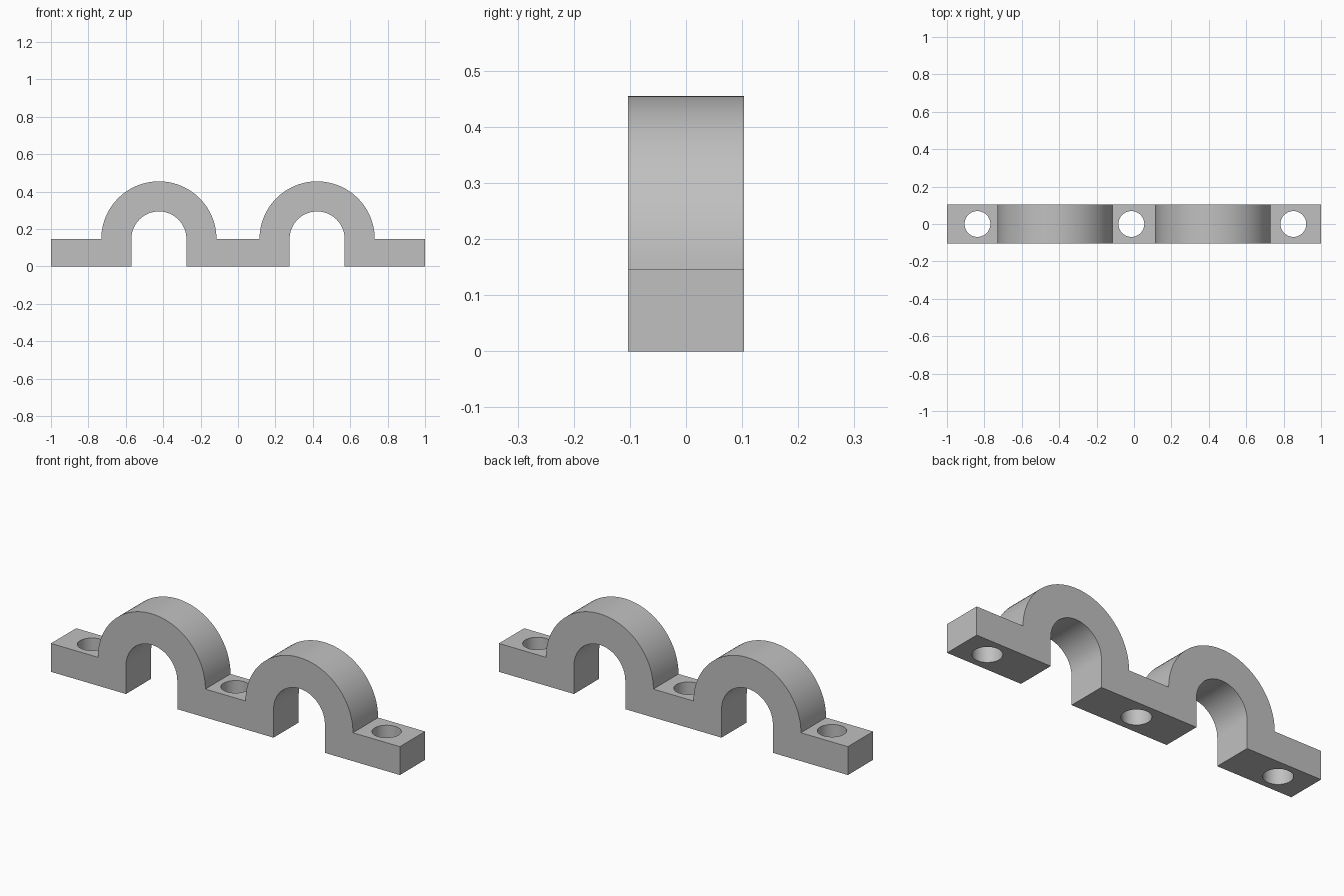
import bpy, bmesh
from math import sin, cos, pi, radians

default = bpy.data.objects.get("Cube")
if default:
    bpy.data.objects.remove(default, do_unlink=True)

DEPTH = 0.206         # front to back
BASE = 0.147          # foot height and arch centre height
ARCH_X = 0.423        # arch centres at +/- this
OUTER, INNER = 0.308, 0.147
HOLES = (-0.837, -0.014, 0.852)
HOLE_R = 0.069
STEPS = 48

grey = bpy.data.materials.new("plain grey")
grey.use_nodes = True
colour = (0.53, 0.53, 0.53, 1)
grey.diffuse_color = colour
grey.node_tree.nodes["Principled BSDF"].inputs["Base Color"].default_value = colour


def arc(cx, r):
    """Half circle from left to right over the top."""
    return [(cx - r * cos(pi * i / STEPS), BASE + r * sin(pi * i / STEPS))
            for i in range(STEPS + 1)]


# Clamp outline: top edge left to right, then underside right to left
outline = [(-1, 0), (-1, BASE)]
for cx in (-ARCH_X, ARCH_X):
    outline += arc(cx, OUTER)
outline += [(1, BASE), (1, 0)]
for cx in (ARCH_X, -ARCH_X):
    outline += [(cx + INNER, 0)] + arc(cx, INNER)[::-1] + [(cx - INNER, 0)]

bm = bmesh.new()
face = bm.faces.new([bm.verts.new((x, -DEPTH / 2, z)) for x, z in outline])
ext = bmesh.ops.extrude_face_region(bm, geom=[face])
back = [v for v in ext["geom"] if isinstance(v, bmesh.types.BMVert)]
bmesh.ops.translate(bm, verts=back, vec=(0, DEPTH, 0))
bmesh.ops.recalc_face_normals(bm, faces=bm.faces)
mesh = bpy.data.meshes.new("double_pipe_clamp")
bm.to_mesh(mesh)
bm.free()
mesh.materials.append(grey)
clamp = bpy.data.objects.new("double_pipe_clamp", mesh)
bpy.context.collection.objects.link(clamp)
bpy.context.view_layer.objects.active = clamp

# Bolt holes through the feet
for x in HOLES:
    bpy.ops.mesh.primitive_cylinder_add(vertices=48, radius=HOLE_R, depth=0.4,
                                        location=(x, 0, BASE / 2))
    cutter = bpy.context.object
    cutter.name = "bolt_hole_cutter"
    cutter.hide_render = True
    cutter.data.materials.append(grey)
    bpy.context.view_layer.objects.active = clamp
    mod = clamp.modifiers.new("bolt_hole", "BOOLEAN")
    mod.operation = "DIFFERENCE"
    mod.solver = "EXACT"
    mod.object = cutter
    bpy.ops.object.modifier_apply(modifier=mod.name)
    bpy.data.objects.remove(cutter, do_unlink=True)

# Smooth curved walls, sharp edges kept
bpy.ops.object.select_all(action="DESELECT")
clamp.select_set(True)
bpy.context.view_layer.objects.active = clamp
bpy.ops.object.shade_smooth_by_angle(angle=radians(30))
